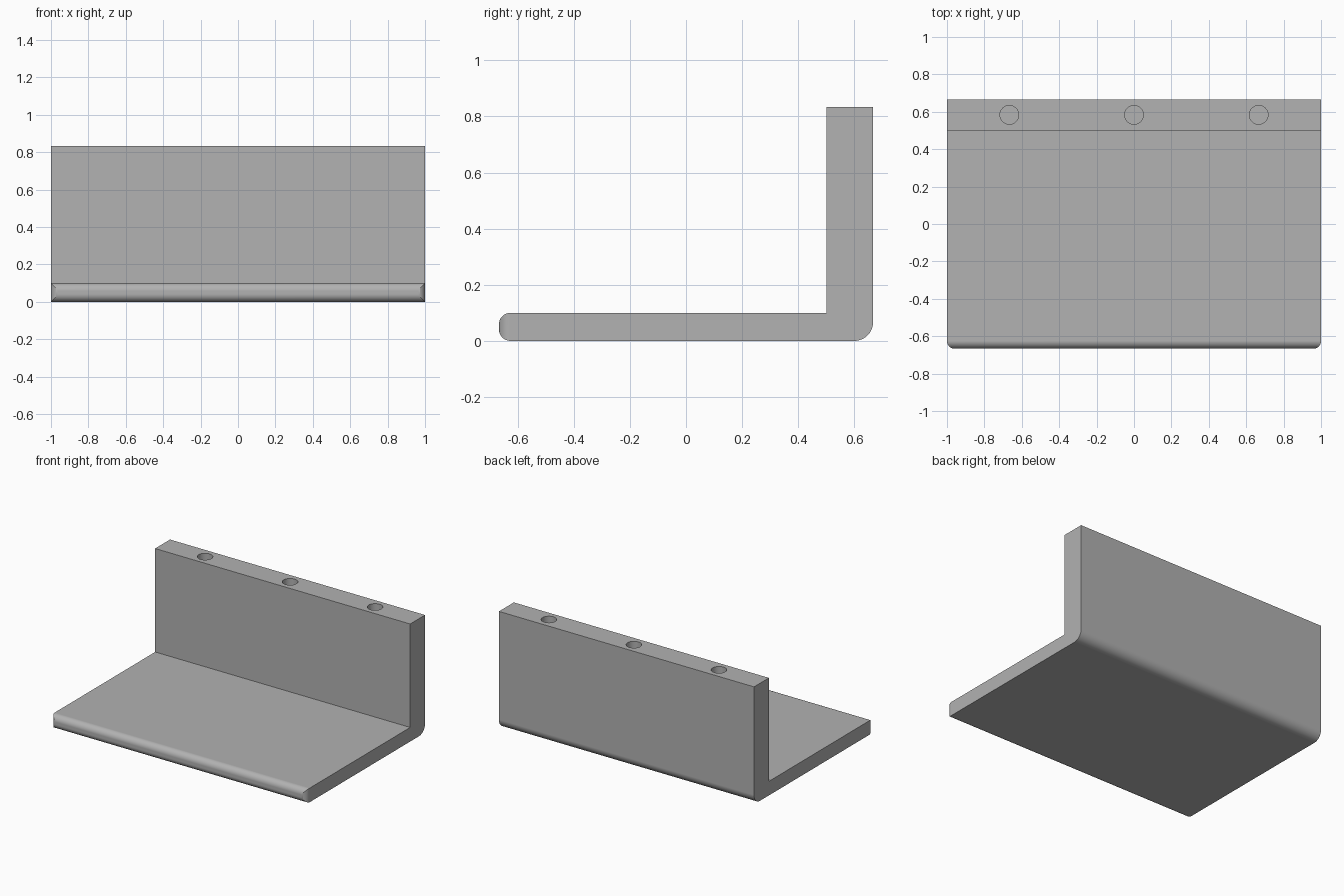
import bpy, bmesh, math
from mathutils import Matrix, Vector

cube = bpy.data.objects.get("Cube")
if cube:
    bpy.data.objects.remove(cube, do_unlink=True)

HALF_DEPTH = 2 / 3
HEIGHT = 5 / 6
BASE_THICK = 0.1
WALL_FRONT = 0.5
FRONT_R = 1 / 24
HEEL_R = 1 / 15
HOLE_R = 0.05
HOLE_DEPTH = 1 / 3

grey = bpy.data.materials.new("plain grey")
grey.use_nodes = True
colour = (0.445, 0.445, 0.445, 1)
grey.diffuse_color = colour
grey.node_tree.nodes["Principled BSDF"].inputs["Base Color"].default_value = colour


def arc(cx, cy, r, start, steps=14):
    """Quarter circle, counter-clockwise from the start angle in degrees."""
    angles = [math.radians(start + 90 * i / steps) for i in range(steps + 1)]
    return [(cx + r * math.cos(a), cy + r * math.sin(a)) for a in angles]


def link(name, bm):
    bmesh.ops.recalc_face_normals(bm, faces=bm.faces)
    mesh = bpy.data.meshes.new(name)
    bm.to_mesh(mesh)
    bm.free()
    mesh.materials.append(grey)
    obj = bpy.data.objects.new(name, mesh)
    bpy.context.collection.objects.link(obj)
    return obj


def prism(name, points, offset):
    """Extrude a closed outline from -offset to +offset."""
    bm = bmesh.new()
    face = bm.faces.new([bm.verts.new(p) for p in points])
    new = bmesh.ops.extrude_face_region(bm, geom=[face])["geom"]
    verts = [v for v in new if isinstance(v, bmesh.types.BMVert)]
    bmesh.ops.translate(bm, verts=verts, vec=offset * 2)
    bmesh.ops.translate(bm, verts=bm.verts, vec=-offset)
    return link(name, bm)


def cut(target, cutter, operation):
    mod = target.modifiers.new("cut", "BOOLEAN")
    mod.operation, mod.solver, mod.object = operation, "EXACT", cutter
    bpy.context.view_layer.objects.active = target
    bpy.ops.object.modifier_apply(modifier=mod.name)
    bpy.data.objects.remove(cutter, do_unlink=True)


# L-shaped side profile with rounded heel and rounded front lip
front = -HALF_DEPTH + FRONT_R
profile = (arc(front, BASE_THICK - FRONT_R, FRONT_R, 90)
           + arc(front, FRONT_R, FRONT_R, 180)
           + arc(HALF_DEPTH - HEEL_R, HEEL_R, HEEL_R, 270)
           + [(HALF_DEPTH, HEIGHT), (WALL_FRONT, HEIGHT), (WALL_FRONT, BASE_THICK)])
bracket = prism("angle_bracket", [(0, y, z) for y, z in profile], Vector((1.2, 0, 0)))

# Plan outline trims the ends and rounds the two front corners
plan = (arc(-1 + FRONT_R, front - 0.0004, FRONT_R, 180)
        + arc(1 - FRONT_R, front - 0.0004, FRONT_R, 270) + [(1, 1), (-1, 1)])
cut(bracket, prism("plan_cutter", [(x, y, 0) for x, y in plan], Vector((0, 0, 2))), "INTERSECT")

# Three blind holes in the top of the wall
for x in (-2 / 3, 0, 2 / 3):
    bm = bmesh.new()
    centre = Matrix.Translation((x, (WALL_FRONT + HALF_DEPTH) / 2, HEIGHT))
    bmesh.ops.create_cone(bm, cap_ends=True, segments=48, radius1=HOLE_R,
                          radius2=HOLE_R, depth=HOLE_DEPTH * 2, matrix=centre)
    cut(bracket, link("hole_cutter", bm), "DIFFERENCE")

# Smooth fillets, crisp edges and flat large faces
bpy.ops.object.select_all(action="DESELECT")
bracket.select_set(True)
bpy.context.view_layer.objects.active = bracket
bpy.ops.object.shade_smooth_by_angle(angle=math.radians(25))
weighted = bracket.modifiers.new("weighted normals", "WEIGHTED_NORMAL")
weighted.keep_sharp = True
